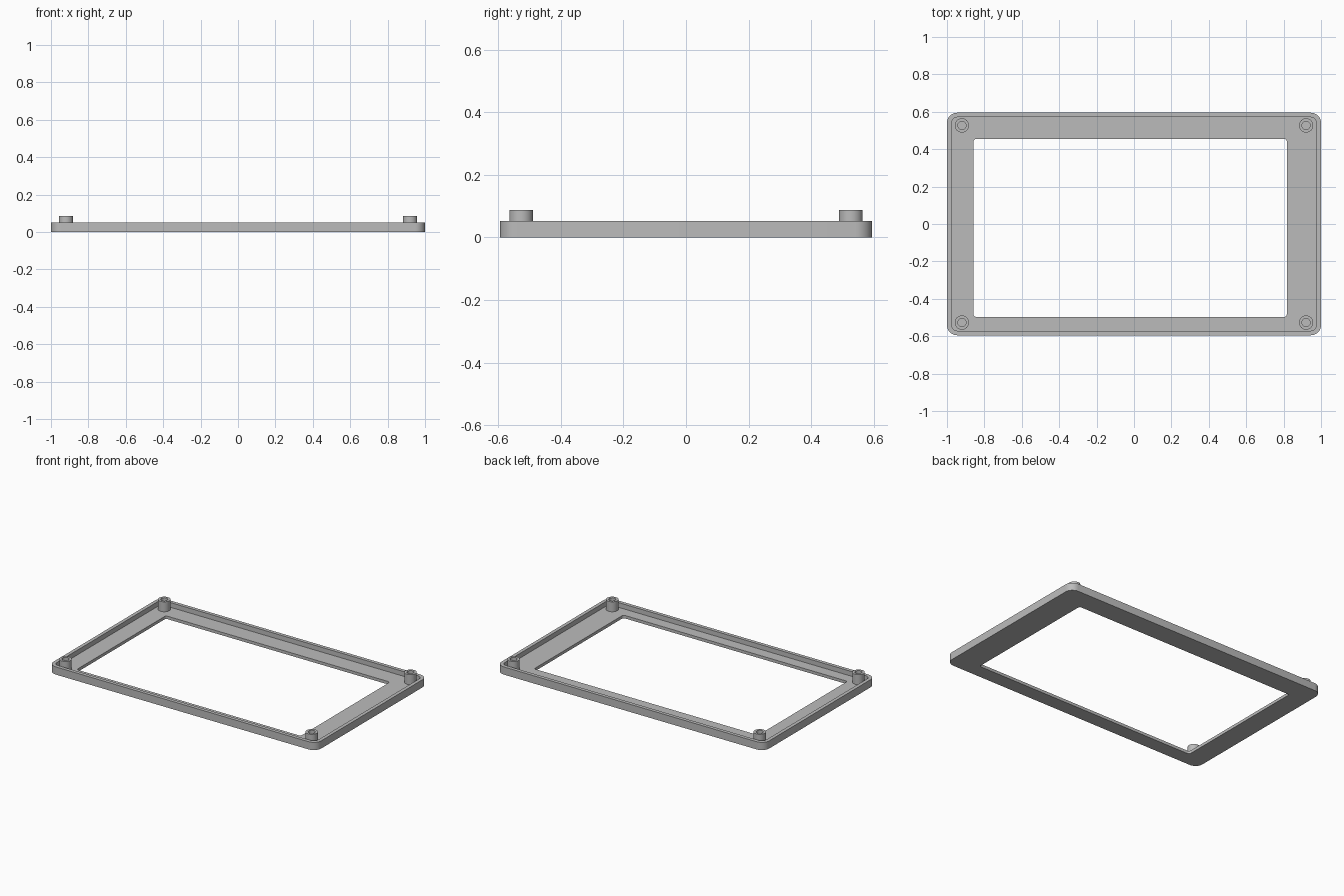
import bpy, bmesh
from math import sin, cos, pi, radians

cube = bpy.data.objects.get("Cube")
if cube:
    bpy.data.objects.remove(cube, do_unlink=True)

grey = bpy.data.materials.new("plain grey")
grey.use_nodes = True
colour = (0.5, 0.5, 0.5, 1)
grey.diffuse_color = colour
grey.node_tree.nodes["Principled BSDF"].inputs["Base Color"].default_value = colour

STEPS = 8
RIM_TOP, FLOOR, BOSS_TOP = 0.052, 0.02, 0.087


def rounded_rect(x0, x1, y0, y1, r, z):
    """Counter-clockwise loop of points with rounded corners."""
    centres = [(x1 - r, y1 - r), (x0 + r, y1 - r), (x0 + r, y0 + r), (x1 - r, y0 + r)]
    return [(cx + r * cos(a), cy + r * sin(a), z)
            for q, (cx, cy) in enumerate(centres)
            for a in [(q + s / STEPS) * pi / 2 for s in range(STEPS + 1)]]


def circle(cx, cy, r, z, n=32):
    return [(cx + r * cos(2 * pi * i / n), cy + r * sin(2 * pi * i / n), z)
            for i in range(n)]


def closed_ring(name, loops):
    """Join matching loops, last back to first, into one solid ring."""
    bm = bmesh.new()
    rows = [[bm.verts.new(p) for p in loop] for loop in loops]
    n = len(rows[0])
    for k, low in enumerate(rows):
        high = rows[(k + 1) % len(rows)]
        for i in range(n):
            j = (i + 1) % n
            bm.faces.new((low[i], low[j], high[j], high[i]))
    bmesh.ops.recalc_face_normals(bm, faces=bm.faces[:])
    mesh = bpy.data.meshes.new(name)
    bm.to_mesh(mesh)
    bm.free()
    mesh.materials.append(grey)
    mesh.shade_smooth()
    mesh.set_sharp_from_angle(angle=radians(30))
    obj = bpy.data.objects.new(name, mesh)
    bpy.context.collection.objects.link(obj)
    return obj


# Bezel frame: outer wall, raised rim, recessed floor, off-centre window
outer = (-1, 1, -0.595, 0.595, 0.055)
recess = (-0.976, 0.976, -0.571, 0.571, 0.032)
window = (-0.858, 0.817, -0.497, 0.455, 0.015)
closed_ring("bezel_frame", [
    rounded_rect(*outer, 0),
    rounded_rect(*outer, RIM_TOP),
    rounded_rect(*recess, RIM_TOP),
    rounded_rect(*recess, FLOOR),
    rounded_rect(*window, FLOOR),
    rounded_rect(*window, 0),
])

# Hollow screw bosses in the four corners
for side, sx in (("left", 1), ("right", -1)):
    for end, sy in (("front", -1), ("back", 1)):
        x, y = sx * 0.92, sy * 0.527
        closed_ring(f"{end}_{side}_screw_boss", [
            circle(x, y, 0.038, FLOOR - 0.005),
            circle(x, y, 0.038, BOSS_TOP),
            circle(x, y, 0.022, BOSS_TOP),
            circle(x, y, 0.022, FLOOR - 0.005),
        ])
